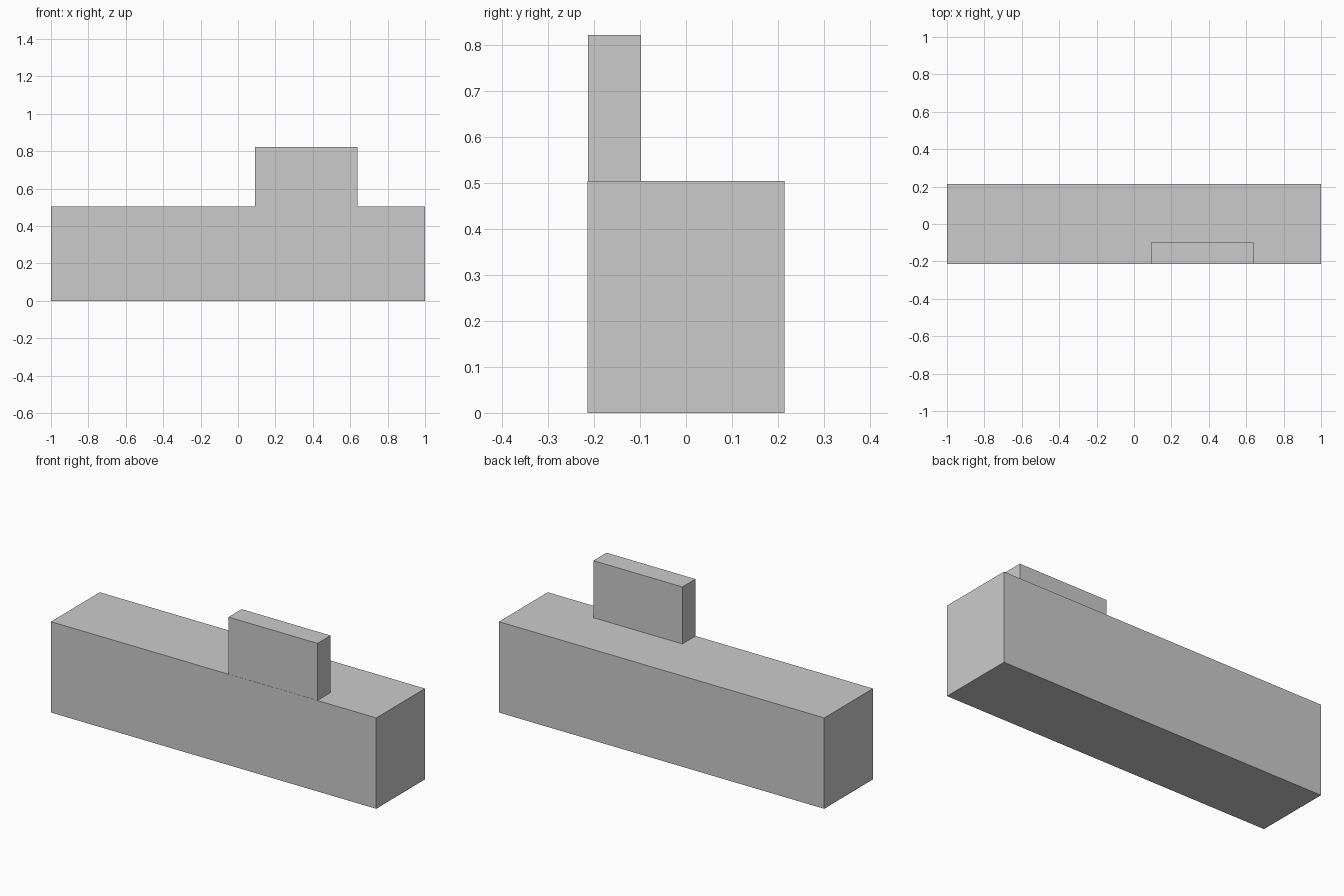
import bpy

if "Cube" in bpy.data.objects:
    bpy.data.objects.remove(bpy.data.objects["Cube"])


def box(name, x, y, z):
    """Axis-aligned box from (min, max) ranges."""
    lo, hi = zip(x, y, z)
    centre = [(a + b) / 2 for a, b in zip(lo, hi)]
    bpy.ops.mesh.primitive_cube_add(size=1, location=centre)
    obj = bpy.context.object
    obj.name = name
    obj.scale = [b - a for a, b in zip(lo, hi)]
    bpy.ops.object.transform_apply(location=False, rotation=False, scale=True)
    return obj


BASE_TOP = 0.505

# Long base block
box("base_block", (-1, 1), (-0.214, 0.214), (0, BASE_TOP))

# Upright slab standing along the front edge, right of centre
box("upright_slab", (0.091, 0.638), (-0.213, -0.098), (BASE_TOP, 0.822))
